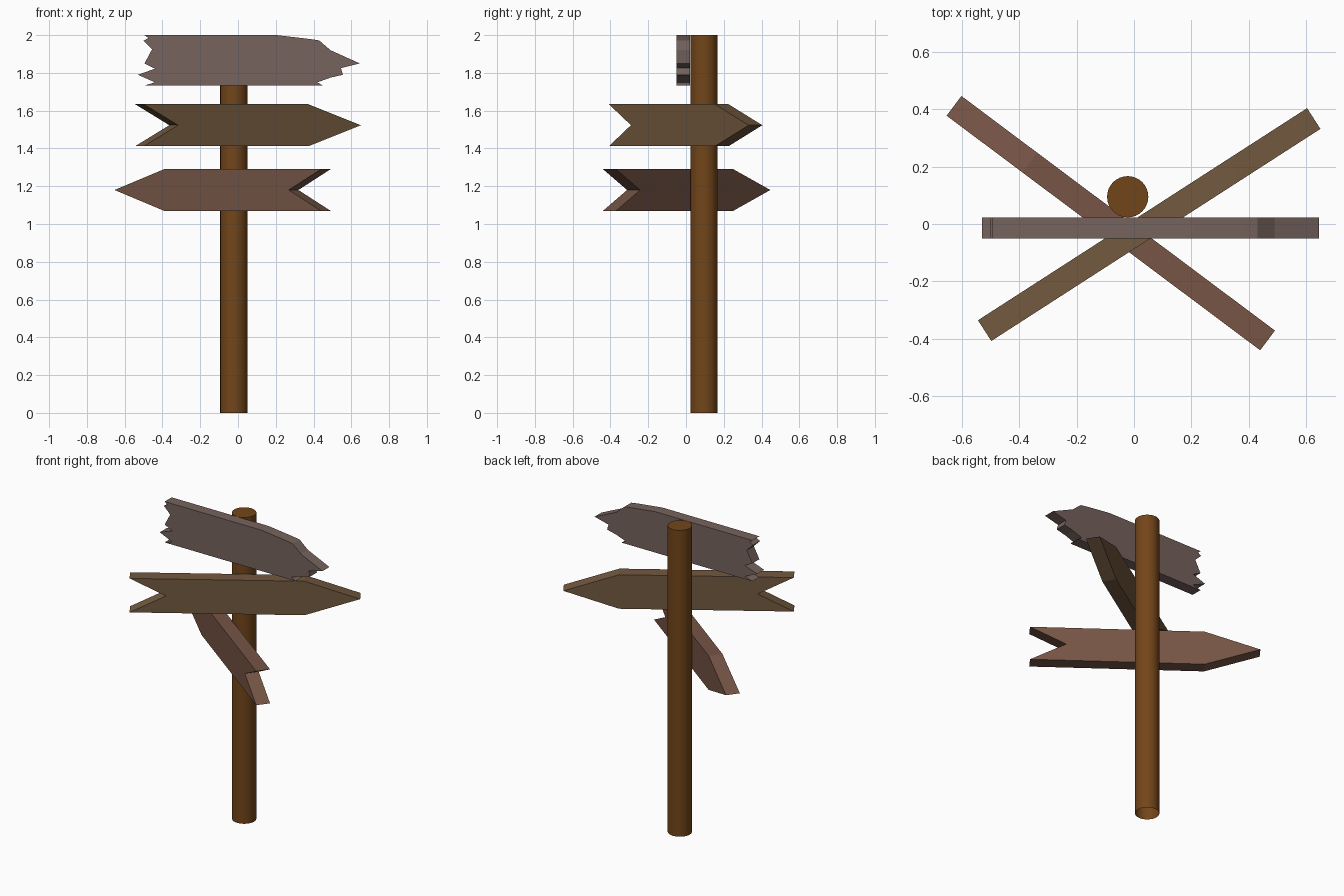
import bpy, bmesh
from math import radians
from mathutils import Matrix

if "Cube" in bpy.data.objects:
    bpy.data.objects.remove(bpy.data.objects["Cube"])


def finish(name, bm, color):
    bmesh.ops.recalc_face_normals(bm, faces=bm.faces[:])
    mesh = bpy.data.meshes.new(name)
    bm.to_mesh(mesh)
    bm.free()
    obj = bpy.data.objects.new(name, mesh)
    bpy.context.collection.objects.link(obj)
    mat = bpy.data.materials.new(name + "_paint")
    mat.diffuse_color = (*color, 1)
    mat.use_nodes = True
    mat.node_tree.nodes["Principled BSDF"].inputs["Base Color"].default_value = mat.diffuse_color
    mesh.materials.append(mat)
    return obj


def board(name, outline, thickness, location, angle, color):
    """Extrude an upright (length, height) outline, then turn it about z."""
    bm = bmesh.new()
    face = bm.faces.new([bm.verts.new((u, -thickness / 2, z)) for u, z in outline])
    out = bmesh.ops.extrude_face_region(bm, geom=[face], use_keep_orig=True)
    moved = [v for v in out["geom"] if isinstance(v, bmesh.types.BMVert)]
    bmesh.ops.translate(bm, verts=moved, vec=(0, thickness, 0))
    obj = finish(name, bm, color)
    obj.location = location
    obj.rotation_euler.z = radians(angle)
    return obj


# Round post, open underneath
bm = bmesh.new()
bmesh.ops.create_cone(bm, cap_ends=True, segments=32, radius1=0.072, radius2=0.072,
                      depth=2, matrix=Matrix.Translation((-0.022, 0.095, 1)))
bm.normal_update()
bottom = [f for f in bm.faces if f.normal.z < -0.9]
bmesh.ops.delete(bm, geom=bottom, context='FACES_ONLY')
post = finish("post", bm, (0.17, 0.06, 0.010))
bpy.context.view_layer.objects.active = post
post.select_set(True)
bpy.ops.object.shade_smooth_by_angle(angle=radians(40))

# Weathered top board with splintered ends
broken = [(-0.495, 2.0), (0.205, 2.0), (0.375, 1.98), (0.43, 1.972), (0.49, 1.92),
          (0.645, 1.85), (0.545, 1.825), (0.555, 1.79), (0.49, 1.775), (0.42, 1.75),
          (0.45, 1.733), (-0.495, 1.733), (-0.44, 1.75), (-0.53, 1.79),
          (-0.44, 1.822), (-0.495, 1.85), (-0.455, 1.925), (-0.50, 1.97), (-0.475, 1.985)]
board("top_board", broken, 0.072, (0, -0.014, 0), 0, (0.18, 0.125, 0.11))

# Two arrow boards: pointed tip, notched tail
L, H = 0.683, 0.111
arrow = [(-L, H), (L - 0.33, H), (L, 0), (L - 0.33, -H), (-L, -H), (-L + 0.215, 0)]
board("middle_arrow", arrow, 0.086, (0.053, -0.002, 1.523), 32.8, (0.17, 0.10, 0.05))
board("lower_arrow", arrow, 0.086, (-0.081, 0.003, 1.18), 143.2, (0.18, 0.09, 0.06))
